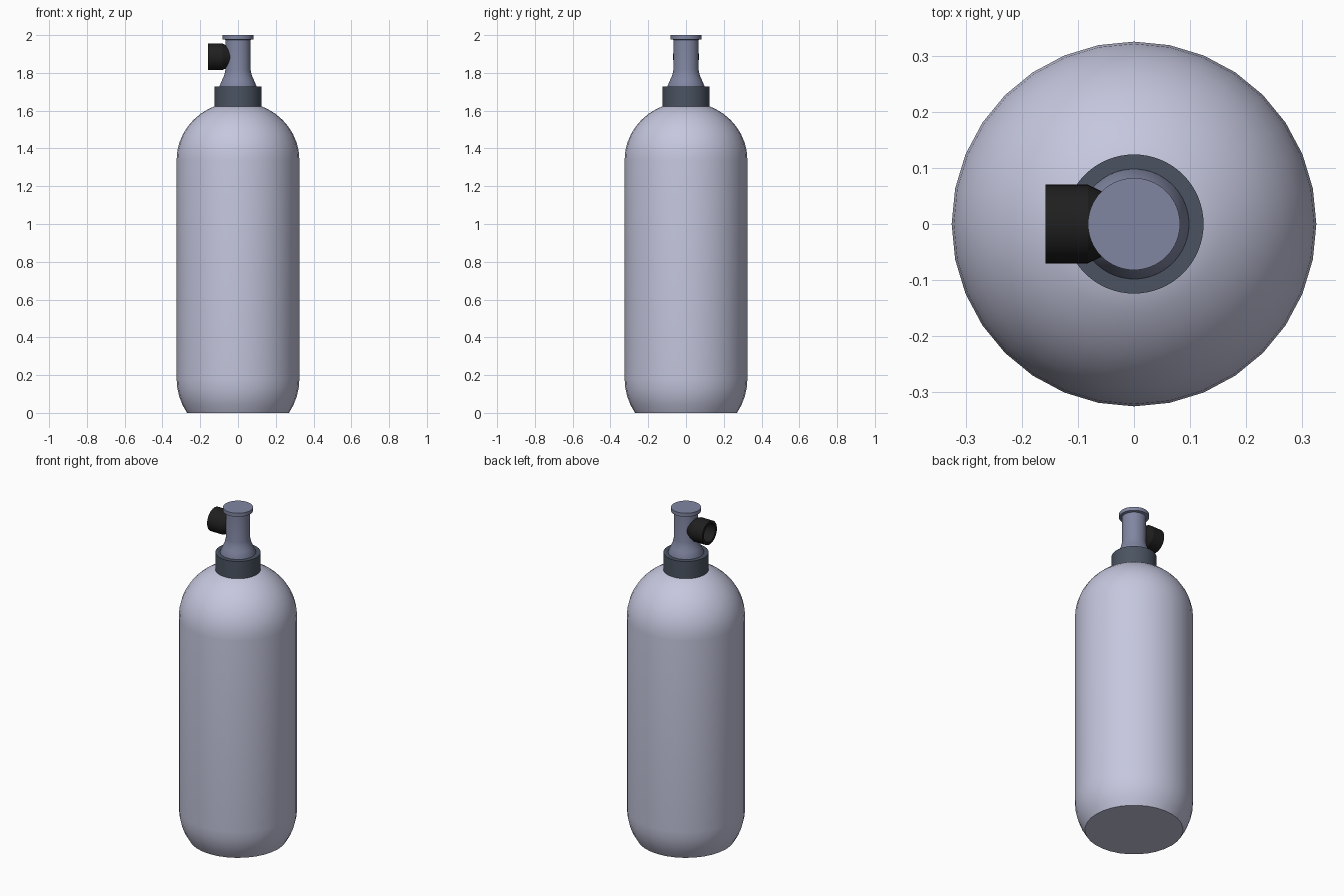
import bpy, bmesh, math
from mathutils import Matrix

if "Cube" in bpy.data.objects:
    bpy.data.objects.remove(bpy.data.objects["Cube"])


def material(name, rgb):
    m = bpy.data.materials.new(name)
    m.diffuse_color = (*rgb, 1)
    m.use_nodes = True
    m.node_tree.nodes["Principled BSDF"].inputs["Base Color"].default_value = m.diffuse_color
    return m


def lathe(name, profile, sides, mat, matrix=Matrix(), angle=35):
    """Revolve (radius, height) points about z; radius 0 closes an end."""
    bm = bmesh.new()
    rings = []
    for r, z in profile:
        n = sides if r > 0 else 1
        rings.append([bm.verts.new((r * math.cos(2 * math.pi * i / sides),
                                    r * math.sin(2 * math.pi * i / sides), z))
                      for i in range(n)])
    for a, b in zip(rings, rings[1:]):
        for i in range(sides):
            j = (i + 1) % sides
            if len(a) == 1:
                bm.faces.new((a[0], b[j], b[i]))
            elif len(b) == 1:
                bm.faces.new((a[i], a[j], b[0]))
            else:
                bm.faces.new((a[i], a[j], b[j], b[i]))
    bmesh.ops.recalc_face_normals(bm, faces=bm.faces)
    bm.transform(matrix)
    me = bpy.data.meshes.new(name)
    bm.to_mesh(me)
    bm.free()
    me.materials.append(mat)
    ob = bpy.data.objects.new(name, me)
    bpy.context.collection.objects.link(ob)
    bpy.ops.object.select_all(action='DESELECT')
    bpy.context.view_layer.objects.active = ob
    ob.select_set(True)
    bpy.ops.object.shade_smooth_by_angle(angle=math.radians(angle))
    return ob


def arc(cz, r, h, a0, a1, n):
    """Elliptic profile arc between two angles in degrees."""
    angles = [math.radians(a0 + (a1 - a0) * i / n) for i in range(n + 1)]
    return [(r * math.cos(a), cz + h * math.sin(a)) for a in angles]


shell = material("pale_lavender_paint", (0.56, 0.57, 0.73))
steel = material("blue_grey_metal", (0.22, 0.24, 0.36))
dark = material("dark_slate", (0.07, 0.088, 0.12))
black = material("black_rubber", (0.014, 0.014, 0.014))

# Tank: flat foot, rounded lower edge, straight wall, dome
R = 0.325
tank = [(0, 0)] + arc(0.18, R, 0.323, -33.9, 0, 4) + arc(1.34, R, 0.307, 0, 70, 8) + [(0, 1.64)]
lathe("tank_body", tank, 32, shell)

# Neck collar
lathe("neck_collar", [(0, 1.61), (0.124, 1.61), (0.124, 1.727), (0, 1.727)], 64, dark)

# Valve stem with flared base and flat cap
stem = [(0, 1.72), (0.098, 1.72), (0.098, 1.73), (0.083, 1.765), (0.072, 1.79), (0.067, 1.815),
        (0.067, 1.975), (0.082, 1.978), (0.082, 2.0), (0, 2.0)]
lathe("valve_stem", stem, 64, steel)

# Side outlet: hollow open end on -x, tapering into the stem
outlet = [(0, 0.09), (0.054, 0.09), (0.054, 0.158), (0.07, 0.158), (0.07, 0.082),
          (0.05, 0.04), (0, 0.04)]
to_left = Matrix.Translation((0, 0, 1.885)) @ Matrix.Rotation(-math.pi / 2, 4, 'Y')
lathe("side_outlet", outlet, 32, black, to_left, 20)
